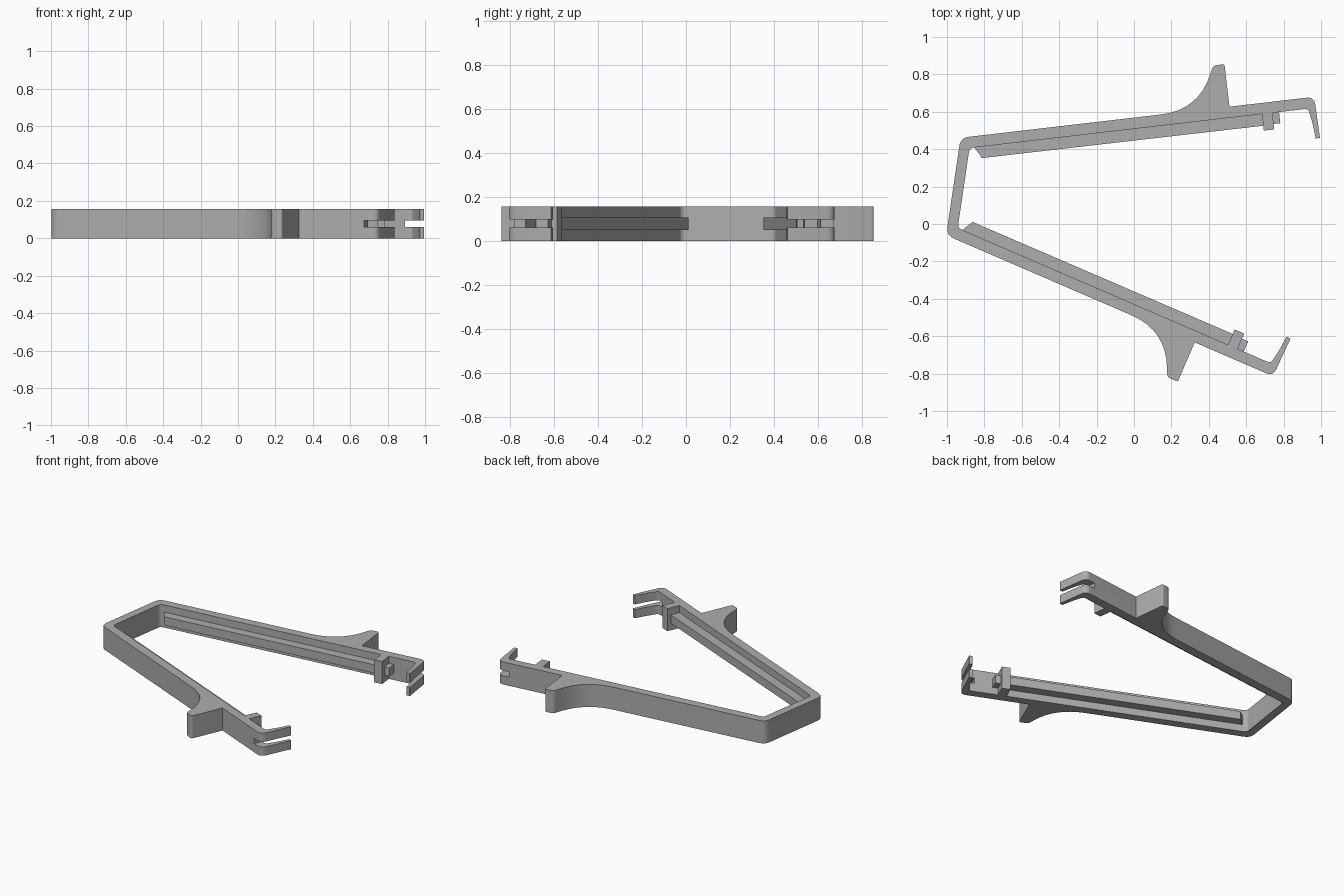
import bpy, math
from mathutils import Matrix, Vector

cube = bpy.data.objects.get("Cube")
if cube:
    bpy.data.objects.remove(cube, do_unlink=True)

HEIGHT = 0.156
SPREAD = math.radians(15.0)      # each arm opens this far from the axis
HALF_WALL = 0.216                # half the inner length of the end wall
PLACE = Matrix.Translation((-0.911, 0.1925, 0)) @ Matrix.Rotation(math.radians(-8.37), 4, 'Z')

grey = bpy.data.materials.new("plain_grey")
grey.use_nodes = True
grey.diffuse_color = (0.42, 0.42, 0.42, 1)
grey.node_tree.nodes["Principled BSDF"].inputs["Base Color"].default_value = (0.42, 0.42, 0.42, 1)


def arm_point(u, v, side=1):
    """Along-arm u and outward v to the frame's plane, mirrored by side."""
    c, s = math.cos(SPREAD), math.sin(SPREAD)
    return Vector((u * c - v * s, side * (HALF_WALL + u * s + v * c)))


def rounded(corners, steps=8):
    """Round each (u, v, r) corner of an open path over length r."""
    out = []
    for i, (u, v, r) in enumerate(corners):
        p = Vector((u, v))
        if r == 0:
            out.append(p)
            continue
        a = p + (Vector(corners[i - 1][:2]) - p).normalized() * r
        b = p + (Vector(corners[i + 1][:2]) - p).normalized() * r
        for k in range(steps + 1):
            t = k / steps
            out.append(a * (1 - t) ** 2 + p * 2 * t * (1 - t) + b * t ** 2)
    return out


def extrude(name, outline, z0, z1):
    """Prism from a flat outline, wound counter-clockwise."""
    area = sum(a.x * b.y - b.x * a.y for a, b in zip(outline, outline[1:] + outline[:1]))
    if area < 0:
        outline = outline[::-1]
    n = len(outline)
    verts = [PLACE @ Vector((p.x, p.y, z)) for z in (z0, z1) for p in outline]
    faces = [list(range(n))[::-1], list(range(n, 2 * n))]
    faces += [(i, (i + 1) % n, n + (i + 1) % n, n + i) for i in range(n)]
    mesh = bpy.data.meshes.new(name)
    mesh.from_pydata(verts, [], faces)
    mesh.materials.append(grey)
    obj = bpy.data.objects.new(name, mesh)
    bpy.context.collection.objects.link(obj)
    return obj


def select(obj):
    bpy.ops.object.select_all(action='DESELECT')
    obj.select_set(True)
    bpy.context.view_layer.objects.active = obj


# Half outline: wall, outer edge, finger fin, hook, inner edge, wall
half = rounded([
    (-0.099, -0.156, 0),
    (-0.041, 0.06, 0.045),
    (1.239, 0.06, 0.2),
    (1.345, 0.288, 0.02),
    (1.406, 0.288, 0.012),
    (1.406, 0.059, 0),
    (1.862, 0.059, 0.042),
    (1.868, -0.163, 0.004),
    (1.844, -0.163, 0.004),
    (1.837, -0.075, 0.04),
    (1.822, 0.0, 0.018),
    (0.0, 0.0, 0.024),
    (-0.04, -0.15, 0),
])
outline = [arm_point(p.x, p.y) for p in half]
outline += [arm_point(p.x, p.y, -1) for p in reversed(half)]
frame = extrude("clip_frame", outline, 0, HEIGHT)

# Slots that split each hook into two prongs
for side in (1, -1):
    slot = [(1.785, -0.25), (1.95, -0.25), (1.95, 0.15), (1.785, 0.15)]
    cutter = extrude("slot_cutter", [arm_point(u, v, side) for u, v in slot], 0.06, 0.096)
    cutter.hide_render = True
    mod = frame.modifiers.new("slot", 'BOOLEAN')
    mod.operation = 'DIFFERENCE'
    mod.solver = 'EXACT'
    mod.object = cutter
    select(frame)
    bpy.ops.object.modifier_apply(modifier=mod.name)
    bpy.data.objects.remove(cutter, do_unlink=True)
select(frame)
bpy.ops.object.shade_smooth_by_angle(angle=math.radians(30))

# Inner rails, stop blocks and pins on both arms
parts = {
    "rail": ([(0.027, 0), (0.06, -0.061), (1.576, -0.063), (1.576, 0)], 0.049, 0.107),
    "stop_block": ([(1.574, 0), (1.574, -0.089), (1.63, -0.089), (1.63, 0)], 0, HEIGHT),
    "pin": ([(1.628, 0), (1.628, -0.06), (1.666, -0.06), (1.666, 0)], 0.049, 0.107),
}
for label, side in (("left", 1), ("right", -1)):
    for name, (shape, z0, z1) in parts.items():
        extrude(f"{name}_{label}", [arm_point(u, v, side) for u, v in shape], z0, z1)
